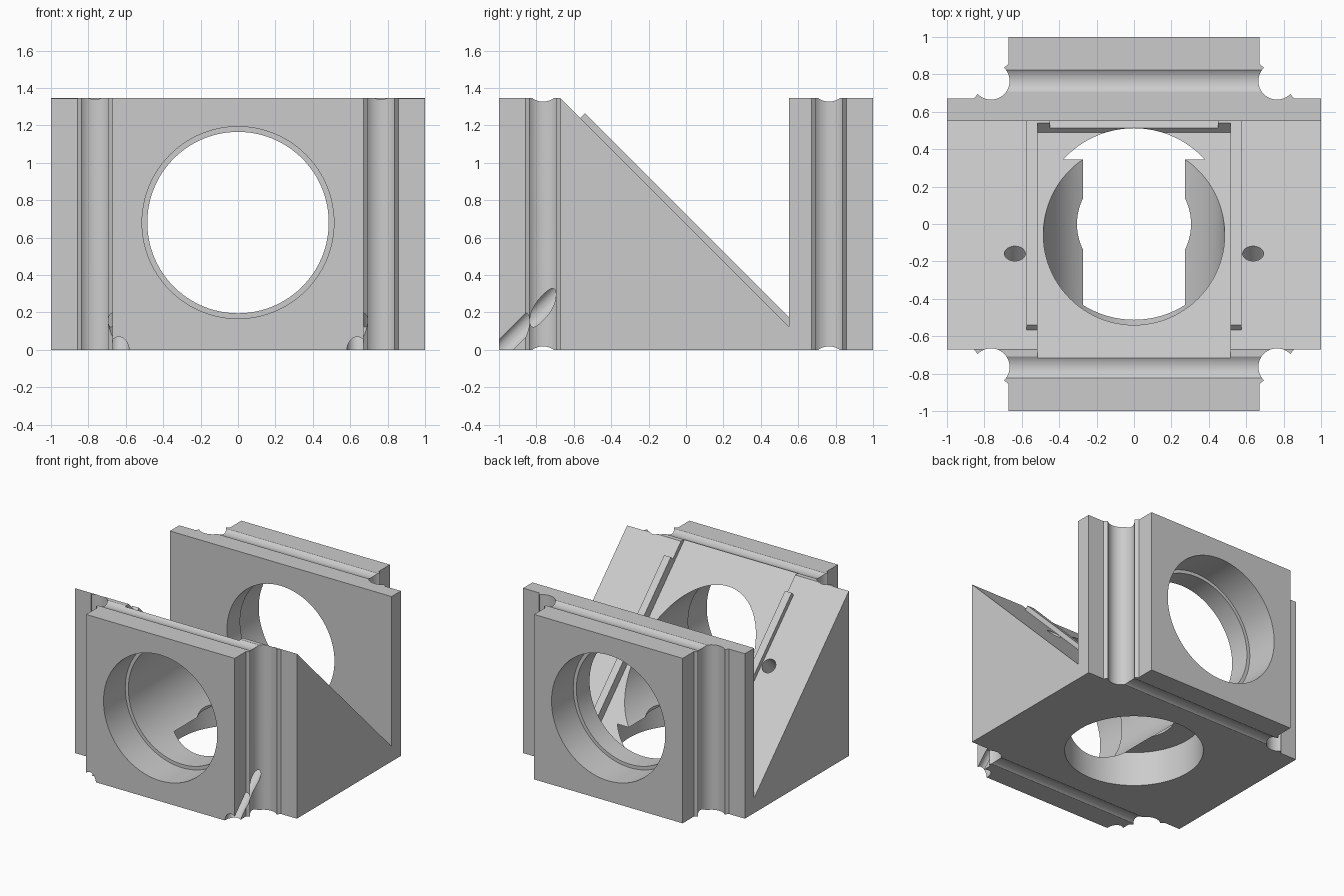
import bpy, bmesh, math
from mathutils import Vector, Matrix

cube = bpy.data.objects.get("Cube")
if cube:
    bpy.data.objects.remove(cube, do_unlink=True)

grey = bpy.data.materials.new("light grey")
grey.use_nodes = True
COLOUR = (0.6, 0.6, 0.6, 1)
grey.diffuse_color = COLOUR
grey.node_tree.nodes["Principled BSDF"].inputs["Base Color"].default_value = COLOUR

HEIGHT = 1.345
ARM = 0.67        # half width of the cross arms
AXIS_Z = 0.68     # height of the main bore
WALL_Y = 0.55     # inner face of the back wall


def finish(bm, name):
    bmesh.ops.recalc_face_normals(bm, faces=bm.faces[:])
    mesh = bpy.data.meshes.new(name)
    bm.to_mesh(mesh)
    bm.free()
    mesh.materials.append(grey)
    ob = bpy.data.objects.new(name, mesh)
    bpy.context.collection.objects.link(ob)
    return ob


def prism(name, points, offset):
    """Extrude a closed 3D outline along an offset."""
    bm = bmesh.new()
    face = bm.faces.new([bm.verts.new(p) for p in points])
    new = bmesh.ops.extrude_face_region(bm, geom=[face])["geom"]
    bmesh.ops.translate(bm, vec=offset, verts=[g for g in new if isinstance(g, bmesh.types.BMVert)])
    return finish(bm, name)


def side_prism(name, yz, x0, x1):
    return prism(name, [(x0, y, z) for y, z in yz], (x1 - x0, 0, 0))


def rod(name, a, b, radius, sides=96):
    a, b = Vector(a), Vector(b)
    bm = bmesh.new()
    turn = (b - a).to_track_quat('Z', 'Y').to_matrix().to_4x4()
    bmesh.ops.create_cone(bm, cap_ends=True, segments=sides, radius1=radius, radius2=radius,
                          depth=(b - a).length, matrix=Matrix.Translation((a + b) / 2) @ turn)
    return finish(bm, name)


def combine(body, tool, operation='DIFFERENCE'):
    tool.hide_render = True
    mod = body.modifiers.new("cut", 'BOOLEAN')
    mod.operation = operation
    mod.solver = 'EXACT'
    mod.object = tool
    bpy.context.view_layer.objects.active = body
    bpy.ops.object.modifier_apply(modifier=mod.name)
    bpy.data.objects.remove(tool, do_unlink=True)


# Cross-shaped block with a lipped round groove in each inner corner
quarter = [(ARM, 1), (ARM, 0.857)]
for i in range(25):
    a = math.radians(135 + 180 * i / 24)
    quarter.append((0.765 + 0.1 * math.cos(a), 0.765 + 0.1 * math.sin(a)))
quarter += [(0.857, ARM), (1, ARM)]
outline = []
for sx, sy in ((1, 1), (1, -1), (-1, -1), (-1, 1)):
    part = quarter if sx * sy > 0 else quarter[::-1]
    outline += [(x * sx, y * sy, 0) for x, y in part]
body = prism("splitter_housing", outline, (0, 0, HEIGHT))

# Sloping cut-out in front of the back wall
SLOPE = 0.674
TOP = 1.6
combine(body, side_prism("slope_cutter",
        [(WALL_Y, SLOPE - WALL_Y), (WALL_Y, TOP), (SLOPE - TOP, TOP)], -1.2, 1.2))

# Raised rails beside the plate seat
for s in (-1, 1):
    combine(body, side_prism("rail",
            [(-0.6, 1.205), (-0.54, 1.265), (0.58, 0.145), (0.58, 0.03)],
            s * 0.45, s * 0.575), 'UNION')

# Recessed plate seat
SEAT = 0.625
combine(body, side_prism("seat_cutter",
        [(0.49, SEAT - 0.49), (WALL_Y, 0.195), (WALL_Y, TOP), (SEAT - TOP, TOP)],
        -0.515, 0.515))

# Main bore with a wider recess at each end
combine(body, rod("bore_cutter", (0, -1.2, AXIS_Z), (0, 1.2, AXIS_Z), 0.485))
for s in (-1, 1):
    combine(body, rod("recess_cutter", (0, s * 1.2, AXIS_Z), (0, s * 0.72, AXIS_Z), 0.513))

# Stepped opening in the underside
combine(body, rod("bottom_recess_cutter", (0, 0, -0.2), (0, 0, 0.28), 0.512))
combine(body, rod("bottom_bore_cutter", (0, 0, -0.1), (0, 0, AXIS_Z), 0.305))

# Shallow grooves across the top and bottom of the front and back
for s in (-1, 1):
    for z in (-0.082, HEIGHT + 0.082):
        combine(body, rod("groove_cutter", (-1.2, s * 0.765, z), (1.2, s * 0.765, z), 0.1, 64))

# Slanted pin holes, square to the slope
for s in (-1, 1):
    combine(body, rod("pin_hole_cutter", (s * 0.637, 0.1, 1.09), (s * 0.637, -1.2, -0.21), 0.056, 40))

bpy.ops.object.select_all(action='DESELECT')
body.select_set(True)
bpy.context.view_layer.objects.active = body
bpy.ops.object.shade_smooth_by_angle(angle=math.radians(25))
